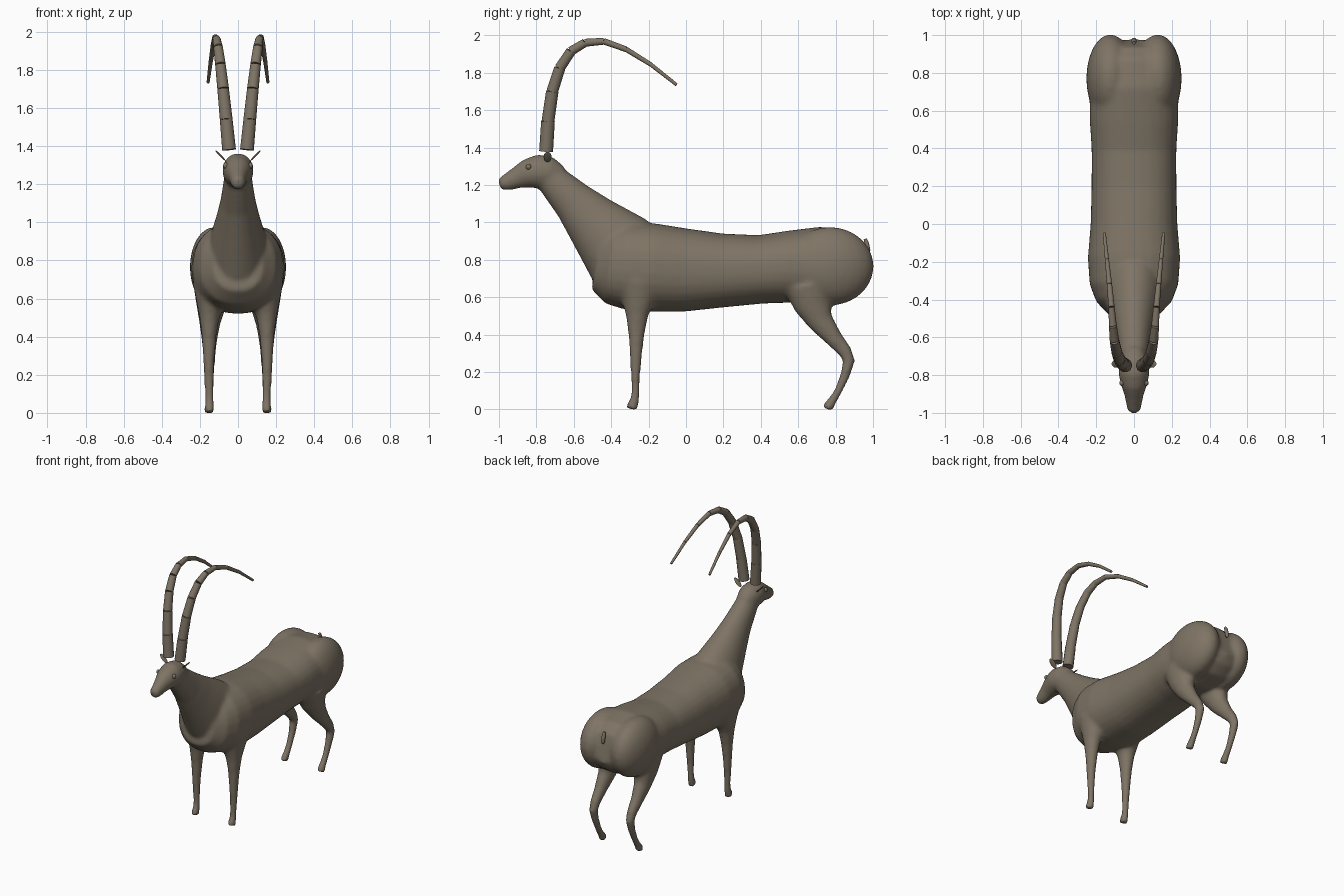
import bpy, bmesh, math
from mathutils import Vector, Matrix

hide = bpy.data.materials.new("brown hide")
hide.diffuse_color = (0.21, 0.175, 0.13, 1)


def loft(bm, rings, n=28, power=2.0):
    """Closed tube through rings (x, y, z, half width, half depth)."""
    pts = [Vector(r[:3]) for r in rings]
    loops = []
    for i, r in enumerate(rings):
        t = (pts[min(i + 1, len(pts) - 1)] - pts[max(i - 1, 0)]).normalized()
        s = (Vector((1, 0, 0)) - t * t.x).normalized()
        u = t.cross(s)
        loop = []
        for k in range(n):
            a = 2 * math.pi * (k + 0.5) / n
            c, d = math.cos(a), math.sin(a)
            c = math.copysign(abs(c) ** (2 / power), c)
            d = math.copysign(abs(d) ** (2 / power), d)
            loop.append(bm.verts.new(pts[i] + s * c * r[3] + u * d * r[4]))
        loops.append(loop)
    for a, b in zip(loops, loops[1:]):
        for k in range(n):
            bm.faces.new((a[k], a[(k + 1) % n], b[(k + 1) % n], b[k]))
    bm.faces.new(loops[0])
    bm.faces.new(loops[-1])


def ball(bm, loc, radii, rot=Matrix()):
    m = Matrix.Translation(loc) @ rot @ Matrix.Diagonal((*radii, 1))
    bmesh.ops.create_uvsphere(bm, u_segments=24, v_segments=14, radius=1, matrix=m)


def finish(bm, name):
    bmesh.ops.recalc_face_normals(bm, faces=bm.faces)
    me = bpy.data.meshes.new(name)
    bm.to_mesh(me)
    bm.free()
    me.materials.append(hide)
    ob = bpy.data.objects.new(name, me)
    bpy.context.collection.objects.link(ob)
    bpy.ops.object.select_all(action='DESELECT')
    ob.select_set(True)
    bpy.context.view_layer.objects.active = ob
    bpy.ops.object.shade_smooth_by_angle(angle=math.radians(40))
    return ob


# Body: torso, neck, head, haunches and legs fused into one skin
bm = bmesh.new()
# torso: y, top, bottom, half width
torso = [(0.965, 0.84, 0.69, 0.08), (0.94, 0.89, 0.63, 0.15), (0.87, 0.95, 0.575, 0.21),
         (0.72, 0.977, 0.55, 0.235), (0.55, 0.955, 0.57, 0.235), (0.40, 0.932, 0.565, 0.225),
         (0.20, 0.94, 0.545, 0.225), (0.0, 0.967, 0.522, 0.23), (-0.18, 0.995, 0.52, 0.245),
         (-0.32, 1.0, 0.535, 0.235), (-0.41, 0.98, 0.565, 0.20), (-0.48, 0.93, 0.64, 0.13)]
loft(bm, [(0, y, (a + b) / 2, w, (a - b) / 2) for y, a, b, w in torso], power=2.3)
# neck
loft(bm, [(0, -0.25, 0.77, 0.17, 0.20), (0, -0.36, 0.86, 0.16, 0.215), (0, -0.51, 1.015, 0.115, 0.15),
          (0, -0.60, 1.11, 0.092, 0.115), (0, -0.69, 1.20, 0.078, 0.093), (0, -0.76, 1.27, 0.07, 0.075)])
# head
loft(bm, [(0, -0.66, 1.25, 0.05, 0.05), (0, -0.73, 1.265, 0.078, 0.088), (0, -0.79, 1.272, 0.083, 0.092),
          (0, -0.85, 1.26, 0.07, 0.078), (0, -0.90, 1.24, 0.052, 0.06), (0, -0.95, 1.217, 0.042, 0.048),
          (0, -0.985, 1.207, 0.036, 0.038), (0, -1.0, 1.205, 0.024, 0.024)])
for sx in (-1, 1):
    # haunch
    ball(bm, (sx * 0.125, 0.77, 0.765), (0.128, 0.235, 0.21))
    # front leg
    loft(bm, [(sx * x, y, z, a, b) for x, y, z, a, b in [
        (0.135, -0.25, 0.68, 0.105, 0.13), (0.142, -0.255, 0.58, 0.078, 0.09),
        (0.15, -0.262, 0.50, 0.053, 0.06), (0.152, -0.265, 0.40, 0.039, 0.044),
        (0.153, -0.268, 0.28, 0.031, 0.033), (0.152, -0.27, 0.18, 0.026, 0.026),
        (0.151, -0.27, 0.10, 0.024, 0.022), (0.15, -0.275, 0.05, 0.025, 0.025),
        (0.15, -0.286, 0.025, 0.027, 0.032), (0.15, -0.288, 0.0, 0.027, 0.034)]], 16)
    # hind leg
    loft(bm, [(sx * x, y, z, a, b) for x, y, z, a, b in [
        (0.135, 0.66, 0.66, 0.10, 0.14), (0.142, 0.68, 0.55, 0.075, 0.10),
        (0.148, 0.72, 0.47, 0.055, 0.07), (0.15, 0.79, 0.38, 0.041, 0.049),
        (0.15, 0.85, 0.31, 0.034, 0.038), (0.15, 0.872, 0.26, 0.030, 0.033),
        (0.15, 0.85, 0.18, 0.026, 0.027), (0.15, 0.815, 0.10, 0.024, 0.022),
        (0.15, 0.785, 0.05, 0.025, 0.024), (0.15, 0.765, 0.022, 0.027, 0.030),
        (0.15, 0.757, 0.0, 0.027, 0.032)]], 16)
body = finish(bm, "body")
mod = body.modifiers.new("fuse", 'REMESH')
mod.mode = 'VOXEL'
mod.voxel_size = 0.011
mod.use_smooth_shade = True
mod = body.modifiers.new("soften", 'SMOOTH')
mod.factor = 0.5
mod.iterations = 14

# Horns: tapered segments along a backward arc (x, y, z, radius)
arc = [(0.047, -0.748, 1.38, 0.037), (0.062, -0.738, 1.54, 0.034), (0.078, -0.715, 1.70, 0.031),
       (0.092, -0.675, 1.825, 0.028), (0.104, -0.615, 1.915, 0.025), (0.112, -0.54, 1.96, 0.021),
       (0.119, -0.44, 1.968, 0.017), (0.130, -0.32, 1.925, 0.014), (0.143, -0.19, 1.845, 0.011),
       (0.157, -0.05, 1.735, 0.008)]
for side, sx in (("left", 1), ("right", -1)):
    bm = bmesh.new()
    for p, q in zip(arc, arc[1:]):
        loft(bm, [(sx * p[0], *p[1:], p[3]), (sx * q[0], *q[1:], q[3] * 1.07)], 14)
    finish(bm, side + "_horn")

    # Ear: small thin leaf pointing up and out
    bm = bmesh.new()
    ball(bm, (sx * 0.092, -0.74, 1.35), (0.038, 0.021, 0.005), Matrix.Rotation(-sx * 0.8, 4, 'Y'))
    finish(bm, side + "_ear")

    # Eye
    bm = bmesh.new()
    ball(bm, (sx * 0.064, -0.842, 1.297), (0.014, 0.015, 0.016))
    finish(bm, side + "_eye")

# Tail
bm = bmesh.new()
loft(bm, [(0, 0.975, 0.83, 0.006, 0.006), (0, 0.974, 0.85, 0.014, 0.012),
          (0, 0.966, 0.89, 0.013, 0.012), (0, 0.958, 0.912, 0.010, 0.009)], 12)
finish(bm, "tail")
